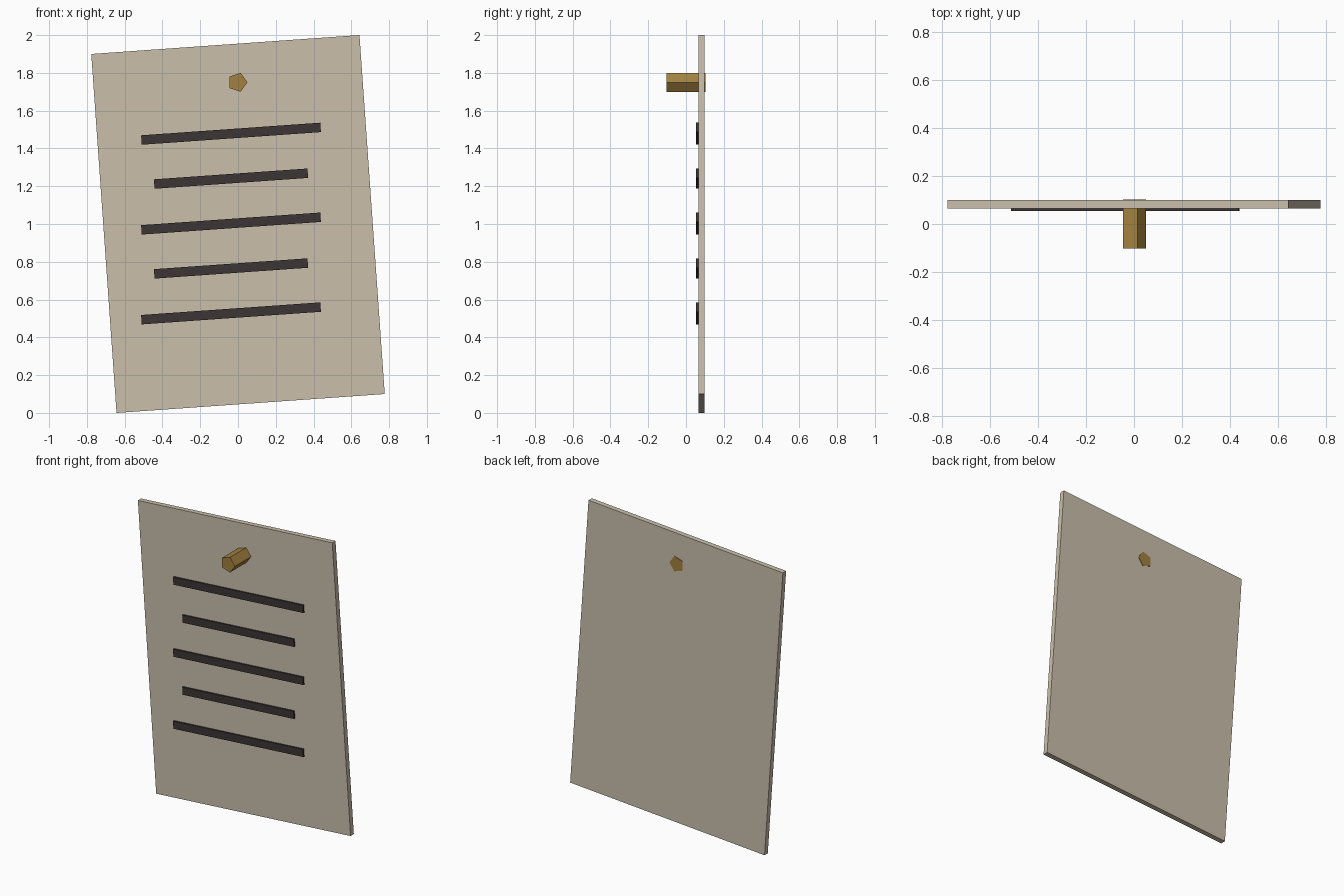
import bpy, math

if "Cube" in bpy.data.objects:
    bpy.data.objects.remove(bpy.data.objects["Cube"])

TILT = -math.atan2(0.1, 1.42)  # whole sheet leans in its own plane


def material(name, color):
    m = bpy.data.materials.new(name)
    m.diffuse_color = (*color, 1)
    m.use_nodes = True
    m.node_tree.nodes["Principled BSDF"].inputs["Base Color"].default_value = m.diffuse_color
    return m


paper = material("pale_paper", (0.59, 0.52, 0.41))
ink = material("dark_ink", (0.045, 0.035, 0.036))
brass = material("brass", (0.36, 0.22, 0.05))


def tilted_box(name, x, z, width, height, y0, y1, mat):
    bpy.ops.mesh.primitive_cube_add(size=1, location=(x, (y0 + y1) / 2, z),
                                    rotation=(0, TILT, 0))
    ob = bpy.context.object
    ob.name = name
    ob.scale = (width, y1 - y0, height)
    ob.data.materials.append(mat)
    return ob


# Sheet
tilted_box("sheet", 0, 1, 1.4235, 1.905, 0.065, 0.099, paper)

# Raised text bars, alternating long and short
for i in range(5):
    tilted_box(f"line_bar_{i + 1}", -0.037, 1.478 - 0.2378 * i,
               0.951 if i % 2 == 0 else 0.815, 0.05, 0.054, 0.067, ink)

# Five-sided peg through the sheet, one corner pointing to +x
bpy.ops.mesh.primitive_cylinder_add(vertices=5, radius=0.0525, depth=0.205,
                                    location=(-0.0025, 0, 1.75))
peg = bpy.context.object
peg.name = "peg"
peg.data.materials.append(brass)
for v in peg.data.vertices:
    x, y, z = v.co
    v.co = (y, z, x)  # first corner lies on local +y
